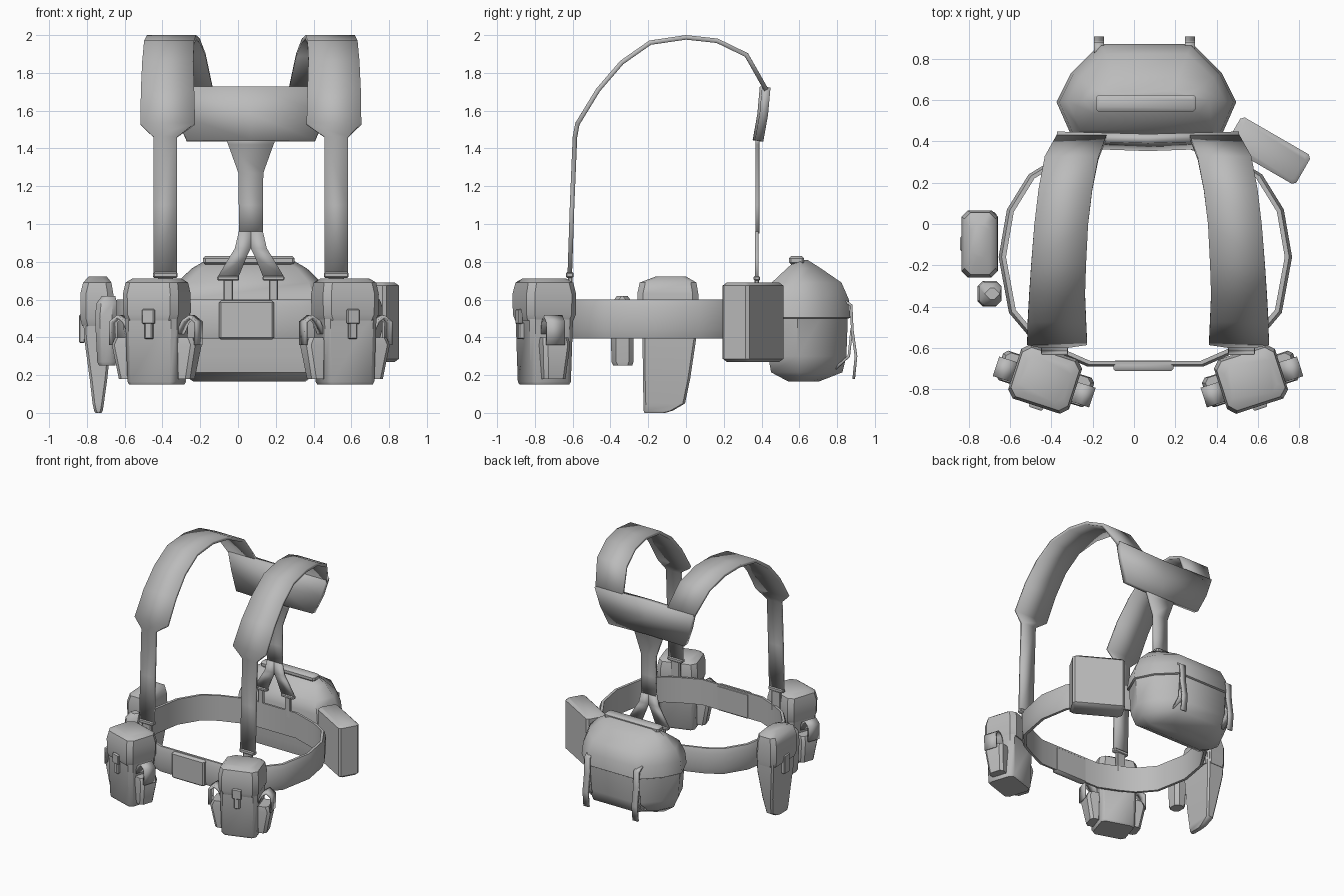
import bpy, bmesh, math
from mathutils import Matrix, Vector

cube = bpy.data.objects.get("Cube")
if cube:
    bpy.data.objects.remove(cube, do_unlink=True)

grey = bpy.data.materials.new("plain_grey")
grey.use_nodes = True
GREY = (0.5, 0.5, 0.5, 1)
grey.diffuse_color = GREY
grey.node_tree.nodes["Principled BSDF"].inputs["Base Color"].default_value = GREY

CX = 0.068  # middle line of the harness


def make(name, rows, closed=True, caps=True, wrap=False, place=None, thick=0, angle=40):
    """Skin rows of points; optionally cap the ends, wrap round, or thicken."""
    bm = bmesh.new()
    vs = [[bm.verts.new(p) for p in r] for r in rows]
    n = len(rows[0])
    pairs = list(zip(vs, vs[1:])) + ([(vs[-1], vs[0])] if wrap else [])
    for a, b in pairs:
        for i in range(n if closed else n - 1):
            j = (i + 1) % n
            bm.faces.new((a[i], a[j], b[j], b[i]))
    if closed and caps and not wrap:
        bm.faces.new(vs[0])
        bm.faces.new(vs[-1])
    bmesh.ops.recalc_face_normals(bm, faces=bm.faces)
    if place:
        bm.transform(place)
    me = bpy.data.meshes.new(name)
    bm.to_mesh(me)
    bm.free()
    me.materials.append(grey)
    ob = bpy.data.objects.new(name, me)
    bpy.context.collection.objects.link(ob)
    if thick:
        m = ob.modifiers.new("thickness", "SOLIDIFY")
        m.thickness, m.offset = thick, 0
    bpy.ops.object.select_all(action="DESELECT")
    ob.select_set(True)
    bpy.context.view_layer.objects.active = ob
    bpy.ops.object.shade_smooth_by_angle(angle=math.radians(angle))
    return ob


def ring(z, x0, x1, y0, y1, c=0.02):
    """Rectangle with cut corners at height z."""
    return [(x0 + c, y0, z), (x1 - c, y0, z), (x1, y0 + c, z), (x1, y1 - c, z),
            (x1 - c, y1, z), (x0 + c, y1, z), (x0, y1 - c, z), (x0, y0 + c, z)]


def block(name, levels, c=0.02, place=None):
    """Stack of cut-corner rectangles: (z, x0, x1, y0, y1)."""
    return make(name, [ring(*l, c) for l in levels], place=place)


def box(name, x0, x1, y0, y1, z0, z1, c=0.006, place=None):
    return block(name, [(z0, x0 + c, x1 - c, y0 + c, y1 - c), (z0 + c, x0, x1, y0, y1),
                        (z1 - c, x0, x1, y0, y1), (z1, x0 + c, x1 - c, y0 + c, y1 - c)], c, place)


def ribbon(name, rows, thick=0.02, place=None):
    """Flat strap from (left point, right point) rows."""
    return make(name, rows, closed=False, place=place, thick=thick)


# Waist belt: half outline mirrored, swept with a bulging section
half = [(0.28, -0.69), (0.44, -0.62), (0.55, -0.56), (0.66, -0.43), (0.71, -0.16),
        (0.67, 0.07), (0.565, 0.24), (0.45, 0.31), (0.22, 0.39)]
loop = half + [(-x, y) for x, y in reversed(half)]
section = [(0.98, 0.395), (1, 0.44), (1, 0.56), (0.98, 0.6), (0.95, 0.6), (0.95, 0.395)]
make("waist_belt", [[(0.055 + x * s, -0.15 + (y + 0.15) * s, z) for x, y in loop]
                    for s, z in section], wrap=True)
box("belt_buckle", -0.1, 0.19, -0.712, -0.66, 0.388, 0.594, 0.01)

# Shoulder straps, clips and front pouches on both sides
strap = [(-0.615, 0.74, 0.515, 0.39), (-0.603, 1.1, 0.515, 0.39), (-0.588, 1.46, 0.515, 0.39),
         (-0.575, 1.53, 0.585, 0.295), (-0.465, 1.71, 0.582, 0.3), (-0.34, 1.855, 0.575, 0.305),
         (-0.19, 1.96, 0.565, 0.3), (0, 1.988, 0.55, 0.29), (0.165, 1.97, 0.53, 0.27),
         (0.32, 1.895, 0.5, 0.24), (0.425, 1.71, 0.44, 0.2)]
for s, side in ((-1, "right"), (1, "left")):
    ribbon(side + "_shoulder_strap",
           [((CX + s * o, y, z), (CX + s * i, y, z)) for y, z, o, i in strap], 0.024)
    cx = CX + s * 0.452
    box(side + "_front_clip", cx - 0.065, cx + 0.065, -0.635, -0.595, 0.715, 0.745)
    box(side + "_front_tab", cx - 0.04, cx + 0.04, -0.625, -0.6, 0.55, 0.72)

    # Front pouch
    P = Matrix.Translation((CX + s * 0.498, -0.75, 0)) @ Matrix.Rotation(s * math.radians(18), 4, "Z")
    block(side + "_pouch_body", [(z, -w, w, -d, d) for z, w, d in
          ((0.15, 0.128, 0.105), (0.165, 0.135, 0.112), (0.53, 0.145, 0.122))], 0.025, P)
    block(side + "_pouch_lid", [(z, -w, w, -d, d) for z, w, d in
          ((0.49, 0.142, 0.128), (0.52, 0.153, 0.137), (0.63, 0.155, 0.138),
           (0.69, 0.145, 0.125), (0.712, 0.115, 0.095))], 0.035, P)
    box(side + "_pouch_tab", -0.035, 0.035, -0.152, -0.13, 0.47, 0.55, 0.006, P)
    box(side + "_pouch_buckle", -0.022, 0.022, -0.148, -0.115, 0.39, 0.48, 0.006, P)
    for t, end in ((-1, "a"), (1, "b")):
        x = lambda v: t * v
        block(f"{side}_pouch_pocket_{end}",
              [(z, min(x(0.12), x(w)), max(x(0.12), x(w)), -d, d)
               for z, w, d in ((0.18, 0.198, 0.06), (0.36, 0.232, 0.075), (0.4, 0.215, 0.07))],
              0.02, P)
        arch = [(0.13, 0.41), (0.165, 0.485), (0.2, 0.51), (0.238, 0.48), (0.236, 0.36)]
        ribbon(f"{side}_pouch_loop_{end}",
               [((x(a), -0.065, z), (x(a), 0.035, z)) for a, z in arch], 0.016, P)

    # Lower fork of the back strap, with its clip and tab
    fork = [(0.96, 0.0, 0.064), (0.87, 0.0, 0.085), (0.83, 0.02, 0.11), (0.72, 0.065, 0.176)]
    ribbon(side + "_back_fork",
           [((CX + s * a, 0.375, z), (CX + s * b, 0.375, z)) for z, a, b in fork])
    fx = CX + s * 0.12
    box(side + "_back_clip", fx - 0.058, fx + 0.058, 0.358, 0.392, 0.7, 0.725)
    box(side + "_back_tab", fx - 0.025, fx + 0.025, 0.363, 0.387, 0.54, 0.71)

    # Closing straps of the rear pack
    bx = 0.05 + s * 0.22
    w = 0.024
    long_end = [(0.83, 0.6), (0.875, 0.57), (0.88, 0.44), (0.9, 0.3), (0.888, 0.18)]
    short_end = [(0.878, 0.45), (0.862, 0.3), (0.79, 0.235)]
    for part, path in (("strap", long_end), ("strap_anchor", short_end)):
        ribbon(f"{side}_pack_{part}", [((bx - w, y, z), (bx + w, y, z)) for y, z in path], 0.014)

# Upper back pad and the stem of the back strap
ribbon("back_pad", [((CX - h, y, z), (CX, y - 0.012, z), (CX + h, y, z)) for z, y, h in
                    ((1.725, 0.425, 0.44), (1.58, 0.412, 0.4), (1.44, 0.387, 0.34))], 0.045)
ribbon("back_stem", [((CX - h, 0.378, z), (CX + h, 0.378, z)) for z, h in
                     ((1.47, 0.14), (1.42, 0.12), (1.27, 0.066), (1.1, 0.064), (0.95, 0.064))])

# Rear pack: faceted plan scaled at each level
plan = [(0.36, 0.42), (0.435, 0.59), (0.365, 0.73), (0.225, 0.87)]
plan = plan + [(-x, y) for x, y in reversed(plan)]


def pack(name, levels):
    make(name, [[(0.06 + x * sx, 0.61 + (y - 0.61) * sy, z) for x, y in plan]
                for z, sx, sy in levels], angle=50)


pack("pack_body", [(0.165, 0.68, 0.35), (0.215, 0.84, 0.84), (0.3, 0.93, 0.92), (0.52, 0.97, 0.95)])
pack("pack_lid", [(0.5, 0.98, 0.97), (0.505, 1.0, 1.0), (0.6, 0.97, 0.97), (0.69, 0.88, 0.82),
                  (0.765, 0.7, 0.4), (0.81, 0.52, 0.13)])
box("pack_handle", -0.185, 0.3, 0.545, 0.625, 0.785, 0.83, 0.012)

# Rear side box pouch
B = Matrix.Translation((0.65, 0.355, 0)) @ Matrix.Rotation(math.radians(-30), 4, "Z")
box("side_box_pouch", -0.195, 0.195, -0.082, 0.082, 0.27, 0.69, 0.016, B)

# Holster with lid and closing tab
block("holster_body", [(0.0, -0.755, -0.722, -0.22, -0.11), (0.012, -0.762, -0.716, -0.225, -0.07),
                       (0.05, -0.77, -0.71, -0.225, -0.005), (0.18, -0.785, -0.692, -0.228, 0.022),
                       (0.4, -0.815, -0.67, -0.23, 0.055), (0.55, -0.82, -0.665, -0.235, 0.058)], 0.012)
block("holster_lid", [(0.46, -0.825, -0.66, -0.24, 0.06), (0.5, -0.835, -0.658, -0.255, 0.065),
                      (0.63, -0.835, -0.66, -0.258, 0.065), (0.69, -0.82, -0.67, -0.245, 0.055),
                      (0.722, -0.79, -0.695, -0.16, 0.0)], 0.03)
box("holster_tab", -0.842, -0.81, -0.13, -0.06, 0.37, 0.52)

# Narrow tool pouch
block("tool_pouch", [(0.25, -0.735, -0.65, -0.385, -0.285), (0.27, -0.745, -0.645, -0.395, -0.278),
                     (0.5, -0.757, -0.642, -0.398, -0.276), (0.58, -0.75, -0.64, -0.395, -0.28),
                     (0.62, -0.72, -0.65, -0.365, -0.31)], 0.025)
